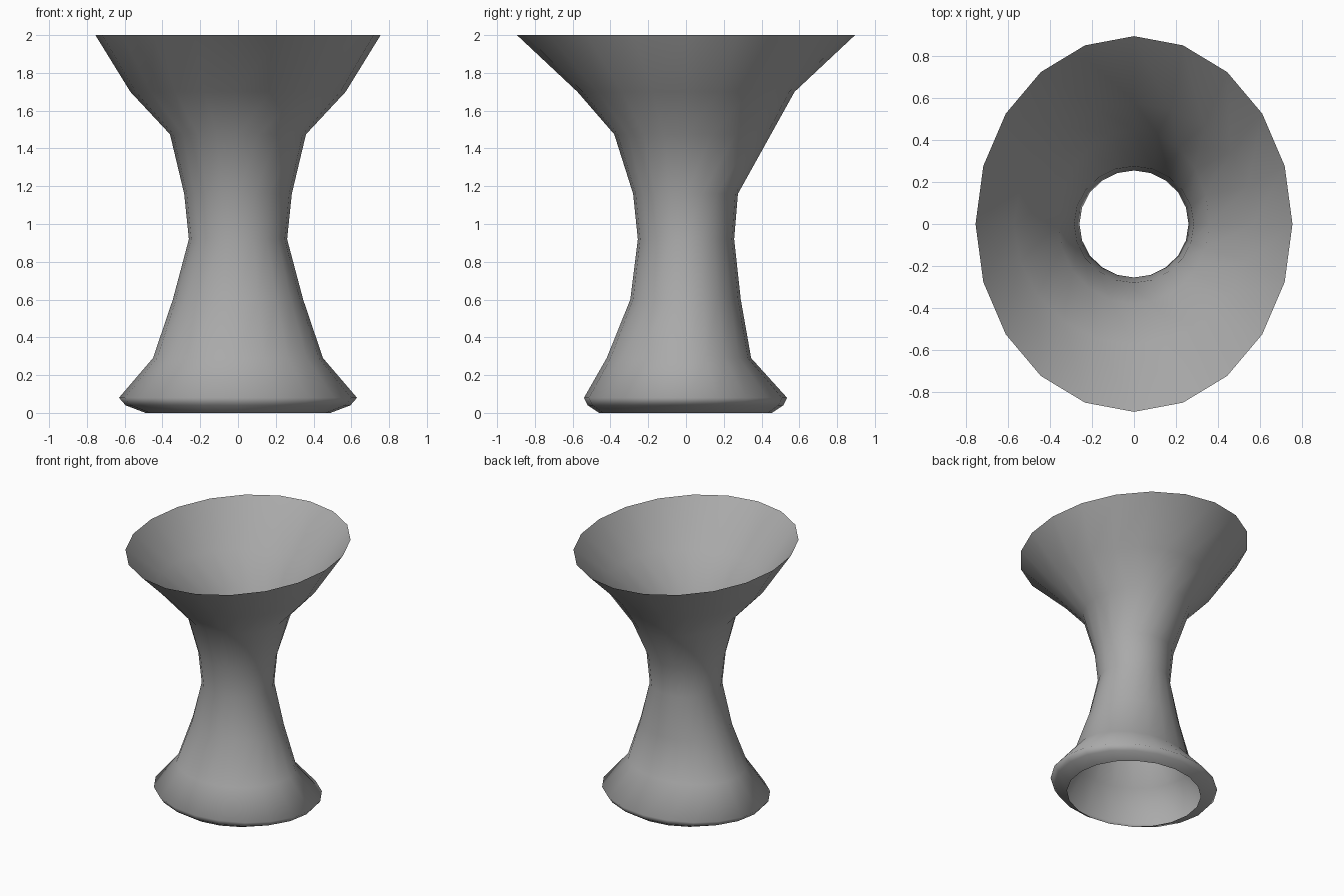
import bpy, bmesh
from math import sin, cos, pi

cube = bpy.data.objects.get("Cube")
if cube:
    bpy.data.objects.remove(cube, do_unlink=True)

grey = bpy.data.materials.new("mid_grey")
grey.use_nodes = True
colour = (0.4, 0.4, 0.4, 1)
grey.diffuse_color = colour
grey.node_tree.nodes["Principled BSDF"].inputs["Base Color"].default_value = colour

SIDES = 20

# Oval sections from foot to rim: height, half width, front reach, back reach
SECTIONS = [
    (0.00, 0.49, 0.46, 0.455),
    (0.04, 0.595, 0.52, 0.515),
    (0.08, 0.63, 0.54, 0.535),
    (0.29, 0.45, 0.42, 0.345),
    (0.60, 0.345, 0.295, 0.29),
    (0.92, 0.26, 0.255, 0.255),
    (1.16, 0.285, 0.28, 0.275),
    (1.475, 0.36, 0.38, 0.45),
    (1.70, 0.57, 0.575, 0.575),
    (2.00, 0.755, 0.895, 0.895),
]


def oval(bm, z, half_width, front, back):
    """Ring of vertices, with its own reach to the front and back."""
    ring = []
    for i in range(SIDES):
        a = 2 * pi * i / SIDES
        depth = back if sin(a) > 0 else front
        ring.append(bm.verts.new((half_width * cos(a), depth * sin(a), z)))
    return ring


# Flared vessel: one thin open shell lofted through the sections
bm = bmesh.new()
rings = [oval(bm, *section) for section in SECTIONS]
for low, high in zip(rings, rings[1:]):
    for i in range(SIDES):
        j = (i + 1) % SIDES
        face = bm.faces.new((low[i], low[j], high[j], high[i]))
        face.smooth = True

mesh = bpy.data.meshes.new("flared_vessel")
bm.to_mesh(mesh)
bm.free()
mesh.materials.append(grey)
vessel = bpy.data.objects.new("flared_vessel", mesh)
bpy.context.collection.objects.link(vessel)
